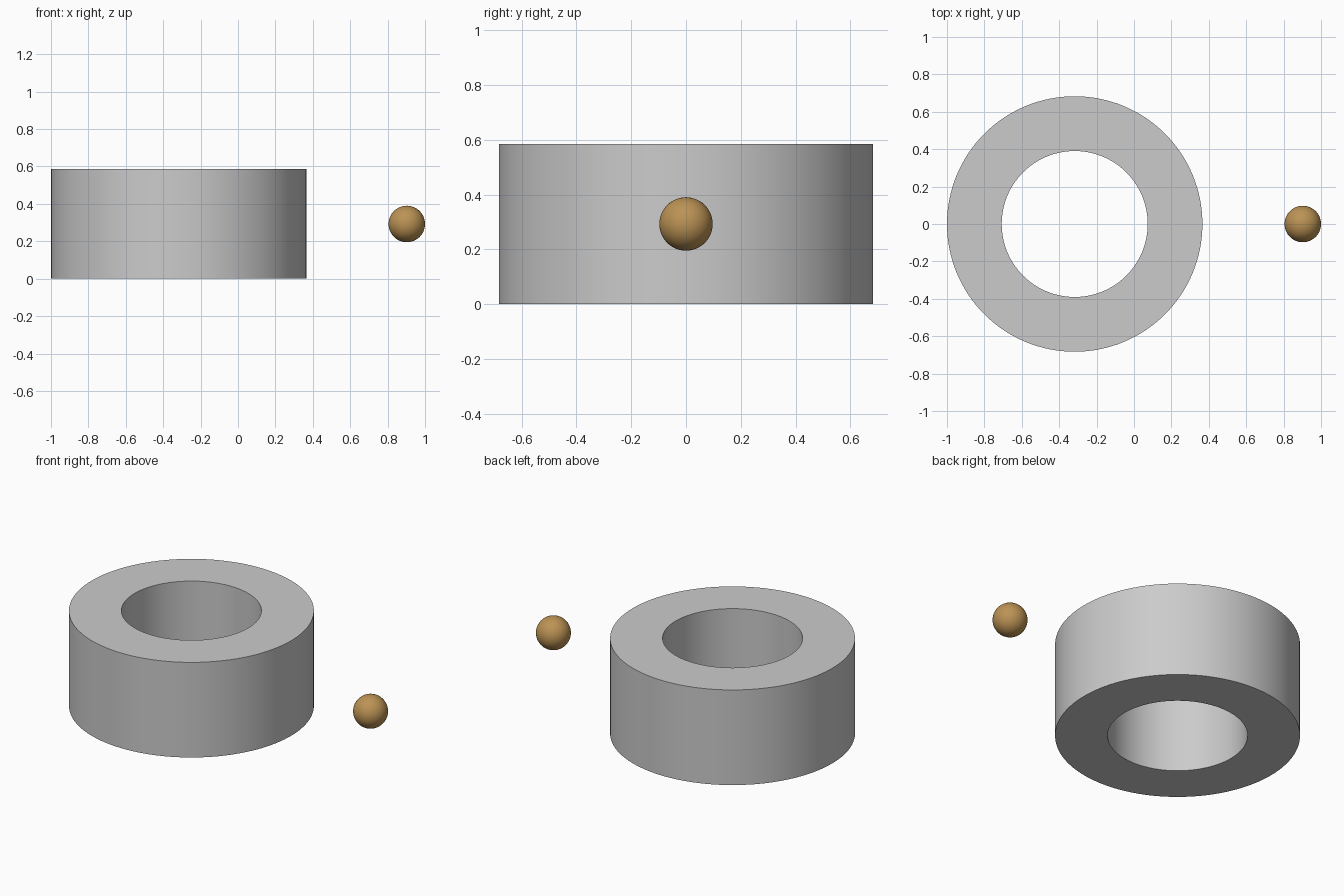
import bpy, bmesh, math

if "Cube" in bpy.data.objects:
    bpy.data.objects.remove(bpy.data.objects["Cube"])

U = 2 / 20.5                      # base unit: the model is 20.5 units long
R_OUT, R_IN, H = 7 * U, 4 * U, 6 * U
SEGMENTS = 128


def finish(name, bm, location, color=None):
    bmesh.ops.recalc_face_normals(bm, faces=bm.faces)
    mesh = bpy.data.meshes.new(name)
    bm.to_mesh(mesh)
    bm.free()
    obj = bpy.data.objects.new(name, mesh)
    obj.location = location
    bpy.context.collection.objects.link(obj)
    if color:
        mat = bpy.data.materials.new(name + "_color")
        mat.diffuse_color = color
        mat.use_nodes = True
        mat.node_tree.nodes["Principled BSDF"].inputs["Base Color"].default_value = mat.diffuse_color
        mesh.materials.append(mat)
    bpy.ops.object.select_all(action='DESELECT')
    obj.select_set(True)
    bpy.context.view_layer.objects.active = obj
    bpy.ops.object.shade_smooth_by_angle(angle=math.radians(30))
    return obj


# Thick ring: rectangular section spun around z
bm = bmesh.new()
section = [(R_IN, 0), (R_OUT, 0), (R_OUT, H), (R_IN, H)]
verts = [bm.verts.new((r, 0, z)) for r, z in section]
edges = [bm.edges.new((verts[i], verts[(i + 1) % 4])) for i in range(4)]
bmesh.ops.spin(bm, geom=verts + edges, cent=(0, 0, 0), axis=(0, 0, 1),
               angle=2 * math.pi, steps=SEGMENTS, use_merge=False)
bmesh.ops.remove_doubles(bm, verts=bm.verts, dist=1e-5)
finish("ring", bm, (-1 + R_OUT, 0, 0))

# Small ball beside the ring at mid height
bm = bmesh.new()
bmesh.ops.create_uvsphere(bm, u_segments=48, v_segments=24, radius=U)
finish("ball", bm, (1 - U, 0, H / 2), (0.50, 0.29, 0.09, 1))
